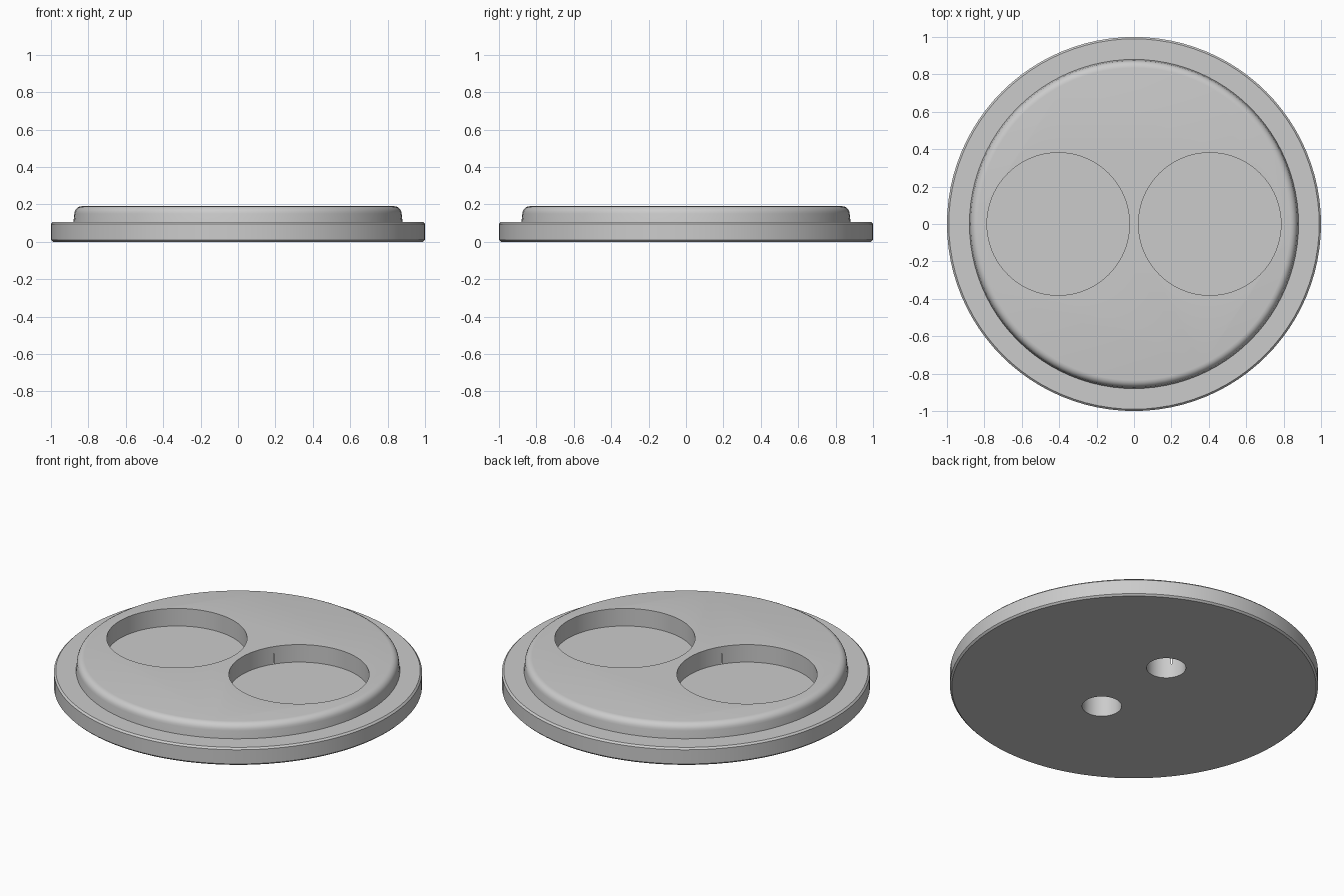
import bpy
import bmesh
from math import cos, sin, tau

SIDES = 96

cube = bpy.data.objects.get("Cube")
if cube:
    bpy.data.objects.remove(cube, do_unlink=True)

grey = bpy.data.materials.new("plain_grey")
grey.use_nodes = True
colour = (0.6, 0.6, 0.6, 1)
grey.diffuse_color = colour
grey.node_tree.nodes["Principled BSDF"].inputs["Base Color"].default_value = colour


def lathe(name, profile, x=0, y=0):
    """Closed turned solid from (radius, height) pairs, bottom to top."""
    bm = bmesh.new()
    rings = [[bm.verts.new((x + r * cos(tau * i / SIDES), y + r * sin(tau * i / SIDES), z))
              for i in range(SIDES)] for r, z in profile]
    for low, high in zip(rings, rings[1:]):
        for i in range(SIDES):
            j = (i + 1) % SIDES
            bm.faces.new((low[i], low[j], high[j], high[i]))
    bm.faces.new(rings[0][::-1])
    bm.faces.new(rings[-1])
    mesh = bpy.data.meshes.new(name)
    bm.to_mesh(mesh)
    bm.free()
    mesh.materials.append(grey)
    obj = bpy.data.objects.new(name, mesh)
    bpy.context.collection.objects.link(obj)
    return obj


# Flanged disc with a rounded raised deck
rounded = [(0.835 + 0.04 * cos(tau * k / 20), 0.15 + 0.04 * sin(tau * k / 20)) for k in range(6)]
disc = lathe("flanged_disc", [(0.99, 0), (1, 0.01), (1, 0.095), (0.99, 0.105), (0.88, 0.105)] + rounded)

# Two wide pockets from above, two narrow blind holes from below
cutters = []
for side, sign in (("left", 1), ("right", -1)):
    cutters.append(lathe(side + "_pocket_cutter", [(0.381, 0.085), (0.381, 0.3)], x=0.405 * sign))
for end, sign in (("back", 1), ("front", -1)):
    cutters.append(lathe(end + "_hole_cutter", [(0.107, -0.1), (0.107, 0.15)], y=0.272 * sign))

bpy.ops.object.select_all(action="DESELECT")
bpy.context.view_layer.objects.active = disc
disc.select_set(True)
for cutter in cutters:
    cut = disc.modifiers.new(cutter.name, "BOOLEAN")
    cut.operation = "DIFFERENCE"
    cut.solver = "EXACT"
    cut.object = cutter
    bpy.ops.object.modifier_apply(modifier=cut.name)
    bpy.data.objects.remove(cutter, do_unlink=True)

bpy.ops.object.shade_smooth_by_angle(angle=0.5)
